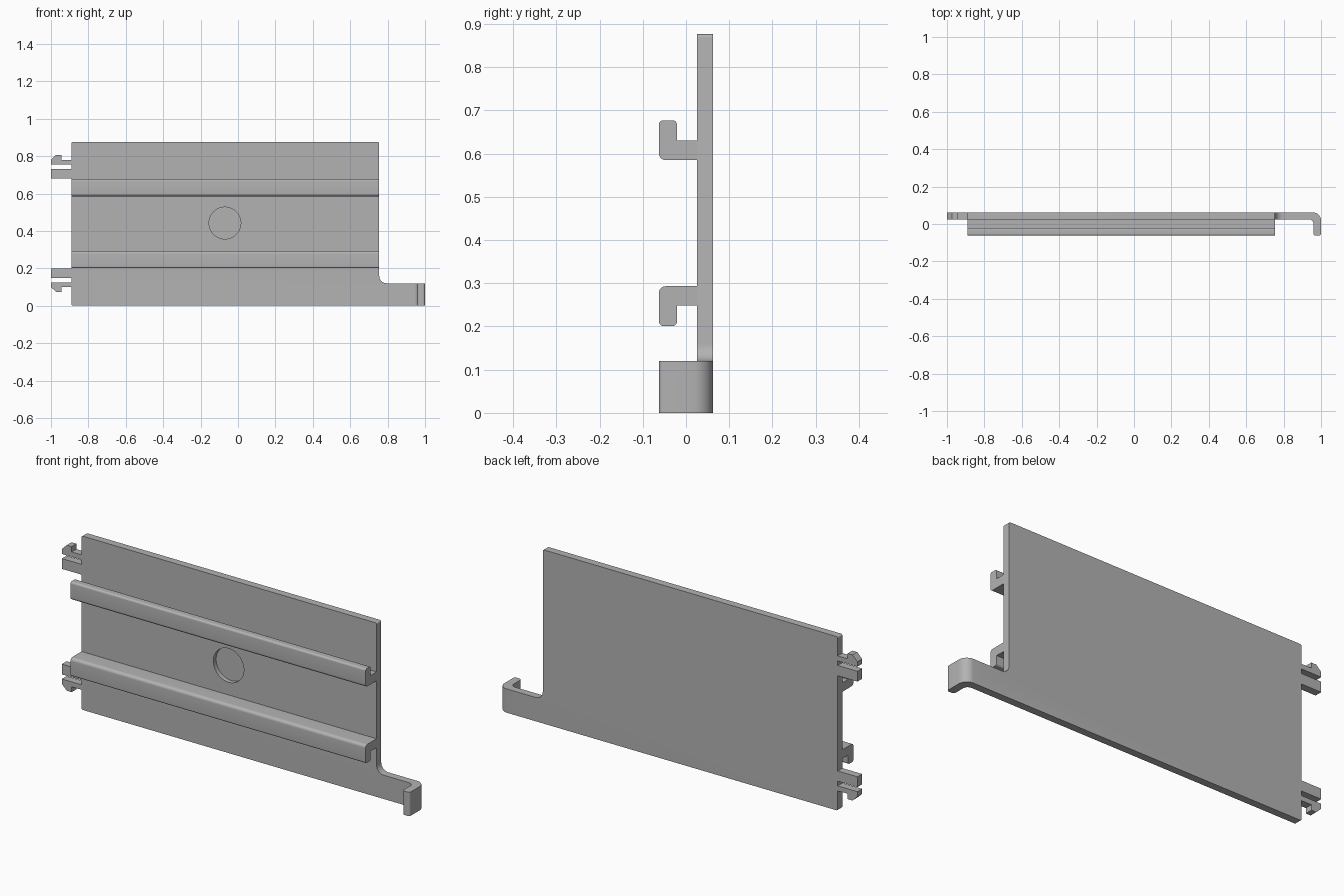
import bpy, bmesh, math
from mathutils import Vector

cube = bpy.data.objects.get("Cube")
if cube:
    bpy.data.objects.remove(cube, do_unlink=True)

grey = bpy.data.materials.new("light grey")
grey.use_nodes = True
COLOUR = (0.45, 0.45, 0.45, 1)
grey.diffuse_color = COLOUR
grey.node_tree.nodes["Principled BSDF"].inputs["Base Color"].default_value = COLOUR

BACK, FACE, FRONT = 0.0625, 0.025, -0.0625   # y of plate back, plate face, rail fronts
LEFT, RIGHT, TOP = -0.89, 0.755, 0.876       # plate edges


def rounded(points, steps=8):
    """Round each (u, v, radius) corner of a closed profile."""
    out = []
    for i, p in enumerate(points):
        c = Vector(p[:2])
        if len(p) < 3:
            out.append(c)
            continue
        a = (Vector(points[i - 1][:2]) - c).normalized()
        b = (Vector(points[(i + 1) % len(points)][:2]) - c).normalized()
        r = p[2]
        centre = c + (a + b) * r      # corners are square
        for k in range(steps + 1):
            t = k / steps * math.pi / 2
            out.append(centre - b * r * math.cos(t) - a * r * math.sin(t))
    return out


def extrude(name, points, axis, start, end):
    """Extrude a rounded profile along x, y or z."""
    place = {"x": lambda u, v, w: (w, u, v),
             "y": lambda u, v, w: (u, w, v),
             "z": lambda u, v, w: (u, v, w)}[axis]
    bm = bmesh.new()
    face = bm.faces.new([bm.verts.new(place(p.x, p.y, start)) for p in rounded(points)])
    ext = bmesh.ops.extrude_face_region(bm, geom=[face])
    verts = [g for g in ext["geom"] if isinstance(g, bmesh.types.BMVert)]
    bmesh.ops.translate(bm, verts=verts, vec=place(0, 0, end - start))
    bmesh.ops.recalc_face_normals(bm, faces=bm.faces)
    mesh = bpy.data.meshes.new(name)
    bm.to_mesh(mesh)
    bm.free()
    mesh.materials.append(grey)
    obj = bpy.data.objects.new(name, mesh)
    bpy.context.collection.objects.link(obj)
    return obj


def select(obj):
    bpy.ops.object.select_all(action="DESELECT")
    obj.select_set(True)
    bpy.context.view_layer.objects.active = obj


def cut(obj, cutter, operation):
    mod = obj.modifiers.new(operation, "BOOLEAN")
    mod.operation, mod.solver, mod.object = operation, "EXACT", cutter
    select(obj)
    bpy.ops.object.modifier_apply(modifier=mod.name)
    bpy.data.objects.remove(cutter, do_unlink=True)


# Plate: a sheet bent into a hook at its left end, seen from above
plate = extrude("back_plate", [
    (-1.1, FACE), (0.96, FACE, 0.025), (0.96, FRONT, 0.012),
    (1, FRONT, 0.012), (1, BACK, 0.045), (-1.1, BACK)], "z", -0.1, 1)

# Front outline with the hook arm and the snap clips
clip = [(LEFT, 0.78), (-0.945, 0.78), (-0.945, 0.807), (-0.972, 0.807), (-1, 0.78),
        (-1, 0.755), (LEFT, 0.755), (LEFT, 0.732), (-1, 0.732), (-1, 0.68), (LEFT, 0.68)]
lower_clip = [(x, 0.88 - z) for x, z in reversed(clip)]
outline = [(LEFT, 0, 0.008), (1.1, 0), (1.1, 0.12), (RIGHT, 0.12, 0.04),
           (RIGHT, TOP, 0.008), (LEFT, TOP, 0.008)] + clip + lower_clip
cut(plate, extrude("outline_cutter", outline, "y", -0.2, 0.2), "INTERSECT")

# Round blind recess in the face
r, cx, cz = 0.085, -0.07, 0.442
disc = [(cx + r * math.cos(k * math.tau / 64), cz + r * math.sin(k * math.tau / 64))
        for k in range(64)]
cut(plate, extrude("recess_cutter", disc, "y", -0.2, FACE + 0.022), "DIFFERENCE")

# Hooked rails, the lower one mirrored
rail = [(FACE, 0.585), (FRONT, 0.585, 0.015), (FRONT, 0.677, 0.01),
        (-0.021, 0.677, 0.01), (-0.021, 0.63), (FACE, 0.63)]
upper = extrude("upper_rail", rail, "x", LEFT, RIGHT)
lower = extrude("lower_rail", [(p[0], 0.878 - p[1], *p[2:]) for p in rail], "x", LEFT, RIGHT)

for obj in (plate, upper, lower):
    select(obj)
    bpy.ops.object.shade_smooth_by_angle(angle=math.radians(30))
